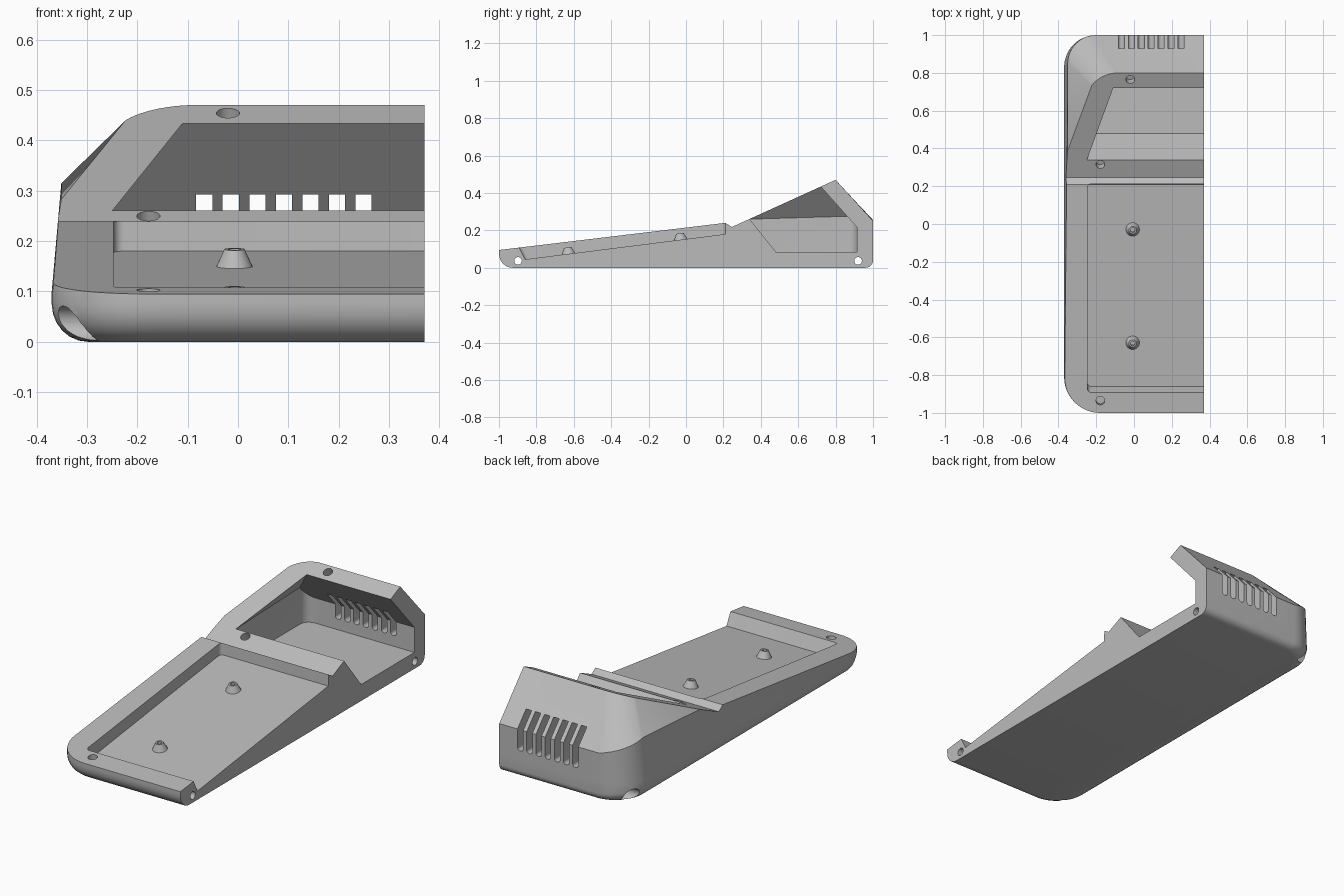
import bpy, bmesh
from math import sin, cos, pi, atan
from mathutils import Matrix, Vector

cube = bpy.data.objects.get("Cube")
if cube:
    bpy.data.objects.remove(cube)

grey = bpy.data.materials.new("plain grey")
grey.use_nodes = True
grey.diffuse_color = (0.5, 0.5, 0.5, 1)
grey.node_tree.nodes["Principled BSDF"].inputs["Base Color"].default_value = (0.5, 0.5, 0.5, 1)

CUT = 0.37  # flat open side of the half shell


def to_object(bm, name):
    bmesh.ops.recalc_face_normals(bm, faces=bm.faces)
    mesh = bpy.data.meshes.new(name)
    bm.to_mesh(mesh)
    bm.free()
    mesh.materials.append(grey)
    obj = bpy.data.objects.new(name, mesh)
    bpy.context.collection.objects.link(obj)
    return obj


def activate(obj):
    bpy.ops.object.select_all(action='DESELECT')
    obj.select_set(True)
    bpy.context.view_layer.objects.active = obj


def boolean(target, tool, operation='DIFFERENCE'):
    tool.hide_render = True
    mod = target.modifiers.new("boolean", 'BOOLEAN')
    mod.operation = operation
    mod.solver = 'EXACT'
    mod.object = tool
    activate(target)
    bpy.ops.object.modifier_apply(modifier=mod.name)
    bpy.data.objects.remove(tool)


def prism(profile, x0, x1, rounded=None, radius=0.02):
    """Extrude a y-z profile along x; round the edges chosen by a rule."""
    bm = bmesh.new()
    face = bm.faces.new([bm.verts.new((x0, y, z)) for y, z in profile])
    ext = bmesh.ops.extrude_face_region(bm, geom=[face])
    verts = [g for g in ext["geom"] if isinstance(g, bmesh.types.BMVert)]
    bmesh.ops.translate(bm, verts=verts, vec=(x1 - x0, 0, 0))
    bmesh.ops.recalc_face_normals(bm, faces=bm.faces)
    if rounded:
        edges = [e for e in bm.edges if rounded(e.verts[0].co, e.verts[1].co)]
        bmesh.ops.bevel(bm, geom=edges, offset=radius, segments=5,
                        profile=0.5, affect='EDGES')
    return bm


def cylinder(name, centre, r1, r2, depth, rotation):
    bm = bmesh.new()
    bmesh.ops.create_cone(bm, cap_ends=True, segments=32, radius1=r1, radius2=r2,
                          depth=depth, matrix=Matrix.Translation(centre) @ rotation)
    return to_object(bm, name)


def outline(left, front, back, rf, rb, zs, steps=12):
    """Half rounded outline; zs = heights at front, side front, side back, back."""
    zf, z1, z2, zb = zs
    pts = [(CUT, front, zf)]
    for i in range(steps + 1):
        t = i / steps
        a = t * pi / 2
        pts.append((left + rf - rf * sin(a), front + rf - rf * cos(a), zf + (z1 - zf) * t))
    for i in range(steps + 1):
        t = i / steps
        a = t * pi / 2
        pts.append((left + rb - rb * cos(a), back - rb + rb * sin(a), z2 + (zb - z2) * t))
    return pts + [(CUT, back, zb)]


# Outer body: rounded lower edge, leaning side, hipped rear
rings = []
for i in range(7):
    a = i / 6 * pi / 2
    k, h = 1 - sin(a), 1 - cos(a)
    inset = 0.072 * k
    z, zb = 0.075 * h, 0.04 * h
    rings.append(outline(-0.37 + inset, -1 + inset, 1 - 0.04 * k,
                         0.19 - inset, 0.17 - 0.04 * k, (z, z, z, zb)))
rings.append(outline(-0.37, -1, 1, 0.19, 0.17, (0.1,) * 4))
rings.append(outline(-0.351, -1, 1, 0.19, 0.15, (0.2, 0.2, 0.315, 0.25)))
rings.append(outline(-0.17, -1, 0.78, 0.19, 0.1, (0.492,) * 4))

bm = bmesh.new()
loops = [[bm.verts.new(p) for p in ring] for ring in rings]
for low, high in zip(loops, loops[1:]):
    for i in range(len(low)):
        j = (i + 1) % len(low)
        bm.faces.new((low[i], low[j], high[j], high[i]))
bm.faces.new(loops[0])
bm.faces.new(loops[-1])
body = to_object(bm, "enclosure_half")

# Sloped front deck, small notch and rear display slope
top = [(-1.2, 0.071), (0.21, 0.24), (0.245, 0.218), (1.2, 0.652), (1.2, 0.8), (-1.2, 0.8)]
boolean(body, to_object(prism(top, -1, 1), "top_cutter"))


def steep(left):
    return lambda a, b: (max(a.x, b.x) < left + 0.001
                         and abs(a.z - b.z) > 1.5 * abs(a.y - b.y))


# Front tray recess
tray = [(-0.86, 0.045), (0.21, 0.18), (0.218, 0.4), (-0.99, 0.3)]
boolean(body, to_object(prism(tray, -0.247, 1, steep(-0.247)), "tray_cutter"))

# Rear cavity with a slanted upper side wall
cavity = [(0.28, 0.335), (0.48, 0.085), (0.915, 0.085), (0.915, 0.215), (0.66, 0.502)]
bm = prism(cavity, -0.25, 1, steep(-0.25), 0.05)
p = Vector((-0.25, 0.34, 0.26))
normal = (Vector((-0.11, 0.72, 0.434)) - p).cross(Vector((-0.25, 0.85, 0.275)) - p)
if normal.z < 0:
    normal.negate()
cut = bmesh.ops.bisect_plane(bm, geom=bm.verts[:] + bm.edges[:] + bm.faces[:],
                             plane_co=p, plane_no=normal, clear_outer=True)
rim = [g for g in cut["geom_cut"] if isinstance(g, bmesh.types.BMEdge)]
bmesh.ops.holes_fill(bm, edges=rim, sides=0)
boolean(body, to_object(bm, "cavity_cutter"))

# Row of rear vents
vent = [(0.84, 0.14), (1.1, 0.14), (1.1, 0.48), (0.93, 0.327), (0.84, 0.29)]
for i in range(7):
    x = -0.067 + 0.0527 * i
    bm = prism(vent, x - 0.016, x + 0.016,
               lambda a, b: a.z < 0.15 and b.z < 0.15 and abs(a.y - b.y) > 0.1, 0.014)
    boolean(body, to_object(bm, "vent_cutter"))

# Cross holes with wide mouths at the outer corners
along_x = Matrix.Rotation(pi / 2, 4, 'Y')
for y in (-0.898, 0.92):
    boolean(body, cylinder("cross_hole", (0, y, 0.037), 0.02, 0.02, 2, along_x))
    boolean(body, cylinder("cross_mouth", (-0.465, y, 0.037), 0.034, 0.034, 0.4, along_x))

# Screw holes square to the surfaces
deck_tilt = atan(0.12)
slope_tilt = atan(0.455)
for x, y, z, tilt in ((-0.178, -0.935, 0.103, deck_tilt),
                      (-0.178, 0.315, 0.25, slope_tilt),
                      (-0.02, 0.765, 0.454, slope_tilt)):
    boolean(body, cylinder("screw_hole", (x, y, z), 0.023, 0.023, 0.1,
                           Matrix.Rotation(tilt, 4, 'X')))

# Hollow tapered posts on the tray floor
lean = Matrix.Rotation(atan(0.126), 4, 'X')
for y in (-0.03, -0.63):
    floor = 0.045 + (y + 0.86) * 0.126
    centre = Vector((-0.007, y, floor + 0.012))
    tip = centre + lean @ Vector((0, 0, 0.022))
    boolean(body, cylinder("post", centre, 0.041, 0.02, 0.045, lean), 'UNION')
    boolean(body, cylinder("post_hole", tip, 0.012, 0.012, 0.05, lean))

activate(body)
bpy.ops.object.shade_smooth_by_angle(angle=pi / 7)
